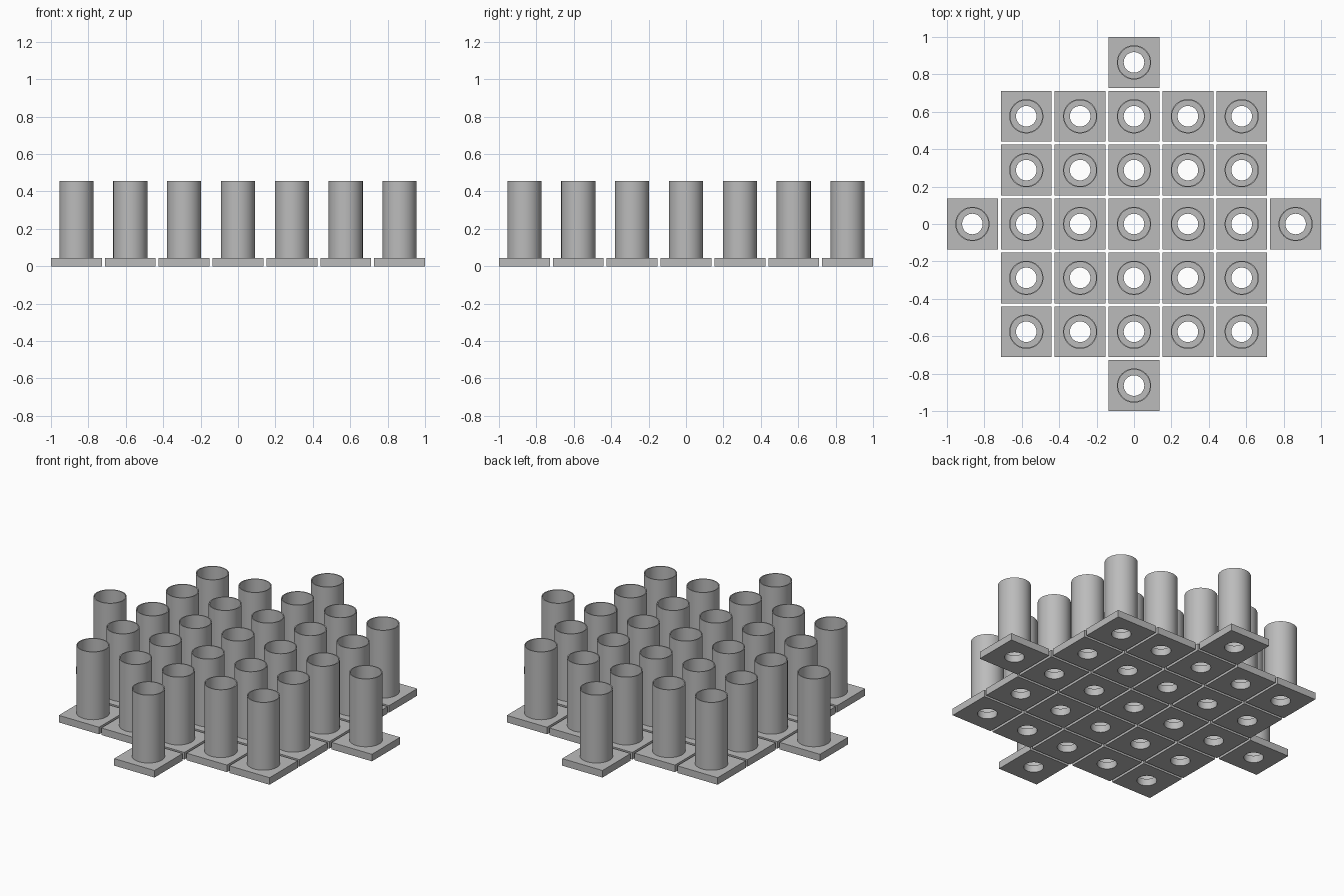
import bpy, bmesh, math

if "Cube" in bpy.data.objects:
    bpy.data.objects.remove(bpy.data.objects["Cube"])

N = 48               # segments around each tube
PITCH = 0.288        # spacing of tiles
HALF = 0.136         # half width of a base plate
PLATE_H = 0.043
TUBE_H = 0.457
R_OUT, R_IN, R_HOLE = 0.0915, 0.0855, 0.055

grey = bpy.data.materials.new("grey")
grey.diffuse_color = (0.5, 0.5, 0.5, 1)
grey.use_nodes = True
grey.node_tree.nodes["Principled BSDF"].inputs["Base Color"].default_value = grey.diffuse_color


def ring_mesh(name, profile):
    """Sweep a closed (shape, size, z) profile around z; shape is round or square."""
    bm = bmesh.new()
    rings = []
    for shape, size, z in profile:
        ring = []
        for i in range(N):
            a = 2 * math.pi * i / N
            c, s = math.cos(a), math.sin(a)
            r = size / max(abs(c), abs(s)) if shape == "square" else size
            ring.append(bm.verts.new((r * c, r * s, z)))
        rings.append(ring)
    for k, ring in enumerate(rings):
        nxt = rings[(k + 1) % len(rings)]
        for i in range(N):
            j = (i + 1) % N
            bm.faces.new((ring[i], ring[j], nxt[j], nxt[i]))
    bmesh.ops.recalc_face_normals(bm, faces=bm.faces)
    mesh = bpy.data.meshes.new(name)
    bm.to_mesh(mesh)
    bm.free()
    mesh.materials.append(grey)
    return mesh


# square plate with a round drain hole
plate = ring_mesh("base_plate", [("round", R_HOLE, 0), ("square", HALF, 0),
                                 ("square", HALF, PLATE_H), ("round", R_HOLE, PLATE_H)])
# thin-walled open tube
tube = ring_mesh("tube", [("round", R_OUT, PLATE_H), ("round", R_OUT, TUBE_H),
                          ("round", R_IN, TUBE_H), ("round", R_IN, PLATE_H)])

# 5 x 5 grid plus one tile in the middle of every side
cells = [(i, j) for i in range(-2, 3) for j in range(-2, 3)]
cells += [(3, 0), (-3, 0), (0, 3), (0, -3)]
for i, j in cells:
    for mesh in (plate, tube):
        ob = bpy.data.objects.new(mesh.name, mesh)
        ob.location = (i * PITCH, j * PITCH, 0)
        bpy.context.collection.objects.link(ob)
        # shade each shared mesh once
        if (i, j) == cells[0]:
            bpy.ops.object.select_all(action="DESELECT")
            ob.select_set(True)
            bpy.context.view_layer.objects.active = ob
            bpy.ops.object.shade_smooth_by_angle(angle=math.radians(30))
